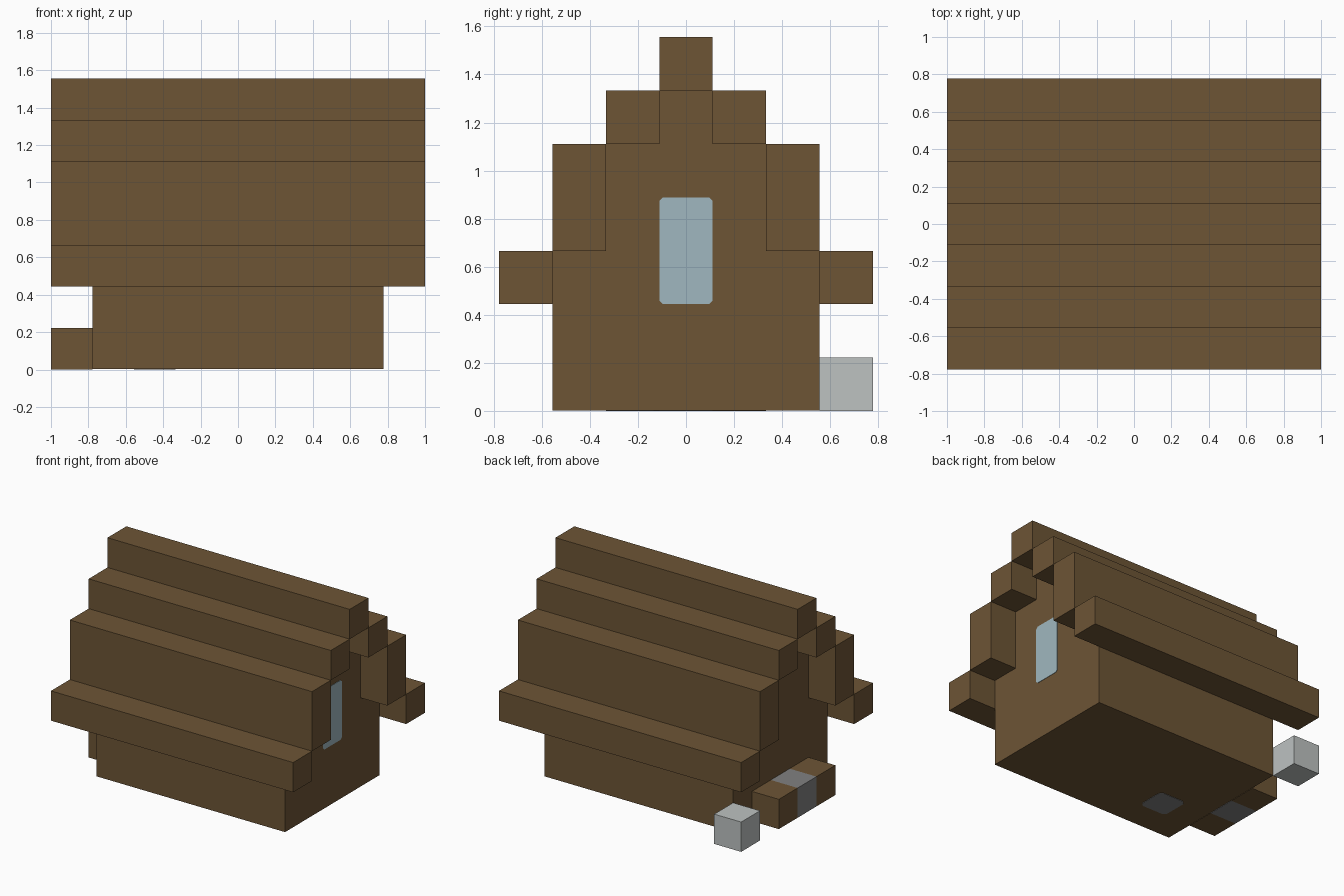
import bpy, bmesh
from mathutils import Vector

cube = bpy.data.objects.get("Cube")
if cube:
    bpy.data.objects.remove(cube, do_unlink=True)

U = 2 / 9       # one building block
SKIN = 0.003    # thickness of painted plates


def material(name, rgb):
    m = bpy.data.materials.new(name)
    m.use_nodes = True
    m.diffuse_color = (*rgb, 1)
    bsdf = m.node_tree.nodes["Principled BSDF"]
    bsdf.inputs["Base Color"].default_value = (*rgb, 1)
    bsdf.inputs["Roughness"].default_value = 0.9
    return m


wood = material("dark wood", (0.153, 0.09, 0.036))
glass = material("pale blue glass", (0.35, 0.475, 0.525))
stone = material("grey stone", (0.22, 0.22, 0.22))
light_stone = material("light grey stone", (0.51, 0.54, 0.535))


def prism(name, points, offset, mat):
    """Extrude a closed outline of 3D points along the offset vector."""
    bm = bmesh.new()
    face = bm.faces.new([bm.verts.new(p) for p in points])
    ext = bmesh.ops.extrude_face_region(bm, geom=[face], use_keep_orig=True)
    moved = [g for g in ext["geom"] if isinstance(g, bmesh.types.BMVert)]
    bmesh.ops.translate(bm, verts=moved, vec=Vector(offset))
    bmesh.ops.recalc_face_normals(bm, faces=bm.faces)
    me = bpy.data.meshes.new(name)
    bm.to_mesh(me)
    bm.free()
    me.materials.append(mat)
    obj = bpy.data.objects.new(name, me)
    bpy.context.collection.objects.link(obj)
    return obj


def box(name, x, y, z, mat):
    """Box from (low, high) ranges counted in blocks."""
    (x0, x1), (y0, y1), (z0, z1) = [(a * U, b * U) for a, b in (x, y, z)]
    base = [(x0, y0, z0), (x1, y0, z0), (x1, y1, z0), (x0, y1, z0)]
    return prism(name, base, (0, 0, z1 - z0), mat)


def clipped(a0, a1, b0, b1, c):
    """Rectangle outline with clipped corners."""
    return [(a0 + c, b0), (a1 - c, b0), (a1, b0 + c), (a1, b1 - c),
            (a1 - c, b1), (a0 + c, b1), (a0, b1 - c), (a0, b0 + c)]


# House body: stepped gable outline extruded between the end walls
half = [(2.5, 0), (2.5, 3), (1.5, 3), (1.5, 5), (0.5, 5), (0.5, 6)]
outline = half + [(-y, z) for y, z in reversed(half)]
prism("house_body",
      [(-3.5 * U, y * U, max(z * U, SKIN)) for y, z in outline],
      (7 * U, 0, 0), wood)

# Stepped roof tiers, overhanging both gable ends
tiers = [("eave", 2.5, 2, 3), ("lower_roof", 1.5, 3, 5), ("upper_roof", 0.5, 5, 6)]
for name, inner, z0, z1 in tiers:
    box(name + "_front", (-4.5, 4.5), (-inner - 1, -inner), (z0, z1), wood)
    box(name + "_back", (-4.5, 4.5), (inner, inner + 1), (z0, z1), wood)
box("roof_ridge", (-4.5, 4.5), (-0.5, 0.5), (6, 7), wood)

# Window in the left gable wall
prism("gable_window",
      [(3.5 * U, y, z) for y, z in clipped(-U / 2, U / 2, 2 * U, 4 * U, 0.015)],
      (SKIN, 0, 0), glass)

# Doorstep on the right: stone between two wooden blocks
for name, y, mat in (("doorstep_front", -1, wood), ("doorstep_middle", 0, stone),
                     ("doorstep_back", 1, wood)):
    box(name, (-4.5, -3.5), (y - 0.5, y + 0.5), (0, 1), mat)

# Stone slab showing in the underside of the floor
prism("floor_stone",
      [(x, y, 0) for x, y in clipped(-2.5 * U, -1.5 * U, -1.5 * U, -0.5 * U, 0.025)],
      (0, 0, SKIN), stone)

# Loose block standing at the back right corner
box("corner_block", (-4.5, -3.5), (2.5, 3.5), (0, 1), light_stone)
